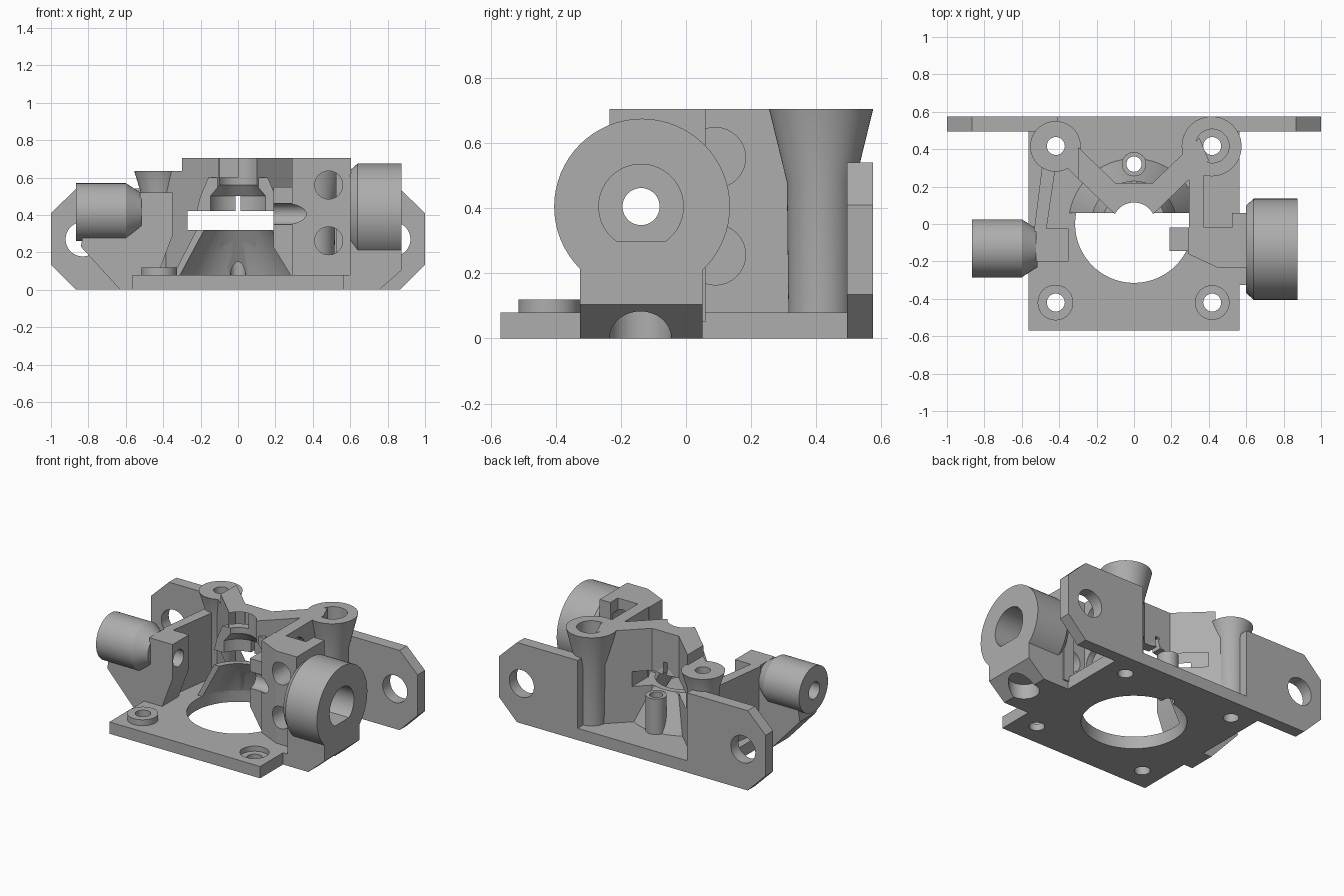
import bpy, bmesh, math
from mathutils import Matrix, Vector

if "Cube" in bpy.data.objects:
    bpy.data.objects.remove(bpy.data.objects["Cube"], do_unlink=True)

grey = bpy.data.materials.new("plain grey")
grey.use_nodes = True
grey.diffuse_color = (0.42, 0.42, 0.42, 1)
grey.node_tree.nodes["Principled BSDF"].inputs["Base Color"].default_value = (0.42, 0.42, 0.42, 1)

parts, cutters = [], []


def finish(name, bm, cutter):
    bmesh.ops.recalc_face_normals(bm, faces=bm.faces)
    mesh = bpy.data.meshes.new(name)
    bm.to_mesh(mesh)
    bm.free()
    mesh.materials.append(grey)
    ob = bpy.data.objects.new(name, mesh)
    bpy.context.collection.objects.link(ob)
    if cutter:
        ob.hide_render = True
        cutters.append((ob, cutter))
    else:
        parts.append(ob)
    return ob


def prism(name, points, low, high, axis="Z", cutter=None):
    """Extrude a profile: (x, y) along Z, or (x, z) along Y."""
    place = (lambda a, b, h: (a, b, h)) if axis == "Z" else (lambda a, b, h: (a, h, b))
    bm = bmesh.new()
    face = bm.faces.new([bm.verts.new(place(a, b, low)) for a, b in points])
    out = bmesh.ops.extrude_face_region(bm, geom=[face])
    shift = Vector(place(0, 0, high - low))
    bmesh.ops.translate(bm, vec=shift, verts=[v for v in out["geom"] if isinstance(v, bmesh.types.BMVert)])
    return finish(name, bm, cutter)


def box(name, x0, x1, y0, y1, z0, z1, cutter=None):
    return prism(name, [(x0, y0), (x1, y0), (x1, y1), (x0, y1)], z0, z1, cutter=cutter)


def lathe(name, centre, profile, axis="Z", cutter=None, sides=64):
    """Turn a (radius, position) profile; centre gives the two other coordinates."""
    a, b = centre
    bm = bmesh.new()
    rings = []
    for r, h in profile:
        ring = []
        for i in range(sides):
            t = math.tau * i / sides
            u, v = a + r * math.cos(t), b + r * math.sin(t)
            co = {"X": (h, u, v), "Y": (u, h, v), "Z": (u, v, h)}[axis]
            ring.append(bm.verts.new(co))
        rings.append(ring)
    for low, high in zip(rings, rings[1:]):
        for i in range(sides):
            j = (i + 1) % sides
            bm.faces.new((low[i], low[j], high[j], high[i]))
    bm.faces.new(rings[0])
    bm.faces.new(rings[-1])
    return finish(name, bm, cutter)


# Base plate and its mounting bosses
box("base_plate", -0.565, 0.565, -0.57, 0.575, 0, 0.08)
lathe("front_boss", (-0.42, -0.42), [(0.095, 0.07), (0.095, 0.12)])

# Rear mounting ears
for side, name in ((-1, "right_ear"), (1, "left_ear")):
    outline = [(0.41, 0), (0.865, 0), (1, 0.135), (1, 0.41), (0.865, 0.54), (0.41, 0.54)]
    prism(name, [(side * x, z) for x, z in outline], 0.495, 0.575, "Y")
    lathe("ear_hole", (side * 0.83, 0.27), [(0.092, 0.4), (0.092, 0.7)], "Y", "ear")

# Flared screw columns
lathe("left_column", (0.415, 0.415), [(0.1, 0.04), (0.105, 0.48), (0.16, 0.705)])
lathe("right_column", (-0.42, 0.415), [(0.095, 0.04), (0.1, 0.52), (0.135, 0.635)])

# Diagonal arms that join the columns to the central socket
arm = [(0, 0.09), (0.05, 0.1), (0.1, 0.05), (0.4, 0.34), (0.35, 0.46), (0.1, 0.22), (0, 0.22)]
prism("left_arm", arm, 0.05, 0.705)
prism("right_arm", [(-x, y) for x, y in arm], 0.05, 0.705)
box("arm_step", -0.6, -0.3, 0, 0.6, 0.635, 0.8, "right_arm")

# Tapered duct, socket collar and rear screw post
lathe("duct", (0, 0), [(0.36, 0.06), (0.23, 0.32)])
lathe("socket_collar", (0, 0), [(0.23, 0.42), (0.21, 0.5), (0.17, 0.6)])
lathe("rear_post", (0, 0.32), [(0.065, 0.04), (0.065, 0.33)], sides=32)
for target in ("duct", "socket_collar"):
    box("front_half", -0.6, 0.6, -0.6, 0.06, 0, 0.8, target)

# Left drive block with nose and side wall
prism("drive_block", [(0.29, -0.02), (0.29, -0.16), (0.45, -0.235), (0.605, -0.235),
                      (0.605, 0.06), (0.525, 0.06), (0.525, -0.02)], 0.05, 0.705)
box("block_nose", 0.19, 0.3, -0.145, -0.02, 0.05, 0.55)
box("side_wall", 0.295, 0.375, -0.03, 0.36, 0.05, 0.705)

# Left bearing housing on its chamfered foot
lathe("bearing_housing", (-0.135, 0.405), [(0.235, 0.6), (0.27, 0.64), (0.27, 0.875)], "X")
prism("housing_foot", [(0.5, 0), (0.755, 0), (0.875, 0.105), (0.875, 0.3), (0.6, 0.3), (0.6, 0.08), (0.5, 0.08)],
      -0.325, 0.05, "Y")
lathe("foot_pocket", (0.755, -0.14), [(0.095, -0.1), (0.095, 0.1)], "Z", "housing_foot")

# Right barrel, gusset, bracket and side wall
lathe("right_barrel", (-0.13, 0.415), [(0.155, -0.865), (0.155, -0.6), (0.1, -0.515)], "X")
prism("barrel_gusset", [(-0.84, 0.23), (-0.63, 0), (-0.5, 0), (-0.5, 0.4), (-0.65, 0.42), (-0.82, 0.35)],
      -0.2, -0.02, "Y")
prism("barrel_bracket", [(-0.525, 0), (-0.44, 0.05), (-0.35, 0.29), (-0.35, 0.52), (-0.525, 0.52)],
      -0.2, -0.025, "Y")
prism("bracket_wall", [(-0.535, -0.04), (-0.47, -0.04), (-0.42, 0.3), (-0.42, 0.4), (-0.48, 0.4)], 0.05, 0.52)

# Central duct bore, socket bore, clamp slot and slit
lathe("duct_bore", (0, 0), [(0.323, -0.02), (0.315, 0.08), (0.19, 0.32), (0.19, 0.36)], cutter="all")
lathe("socket_bore", (0, 0), [(0.16, 0.4), (0.16, 0.5), (0.115, 0.56), (0.115, 0.8)], cutter="all")
box("clamp_slot", -0.27, 0.19, -0.3, 0.48, 0.32, 0.42, "all")
box("socket_slit", -0.014, 0.014, 0, 0.48, 0.41, 0.5, "all")

# Screw holes, counterbores and the cross shaft
for x in (-0.418, 0.418):
    for y in (-0.42, 0.417):
        lathe("screw_hole", (x, y), [(0.048, -0.1), (0.048, 0.9)], cutter="all", sides=32)
lathe("rear_post_hole", (0, 0.32), [(0.041, -0.1), (0.041, 0.9)], cutter="all", sides=32)
lathe("column_counterbore", (0.418, 0.417), [(0.09, 0.58), (0.09, 0.8)], cutter="left_column")
lathe("base_counterbore", (0.418, -0.42), [(0.09, 0.045), (0.09, 0.2)], cutter="base_plate")
lathe("cross_shaft_hole", (-0.138, 0.405), [(0.057, -1.1), (0.057, 1.1)], "X", "all", 48)
lathe("bearing_seat", (-0.138, 0.405), [(0.13, 0.69), (0.13, 1)], "X", "bearing_housing")
for z in (0.56, 0.262):
    lathe("block_screw_hole", (0.485, z), [(0.075, -0.4), (0.075, 0.03)], "Y", "drive_block", 32)
    lathe("wall_recess", (0.09, z - 0.005), [(0.093, 0.335), (0.093, 0.45)], "X", "side_wall", 32)


# Apply the cuts, then drop the cutters
def bounds(ob):
    pts = [v.co for v in ob.data.vertices]
    return [(min(p[i] for p in pts), max(p[i] for p in pts)) for i in range(3)]


for ob in parts:
    for tool, target in cutters:
        wanted = target == "all" or target == ob.name or (target == "ear" and ob.name.endswith("ear"))
        touching = all(a[0] < b[1] and b[0] < a[1] for a, b in zip(bounds(ob), bounds(tool)))
        if wanted and touching:
            mod = ob.modifiers.new("cut", "BOOLEAN")
            mod.operation, mod.solver, mod.object = "DIFFERENCE", "EXACT", tool

bpy.context.view_layer.update()
graph = bpy.context.evaluated_depsgraph_get()
results = [(ob, bpy.data.meshes.new_from_object(ob.evaluated_get(graph))) for ob in parts]
for ob, mesh in results:
    ob.modifiers.clear()
    ob.data = mesh
for tool, _ in cutters:
    bpy.data.objects.remove(tool, do_unlink=True)

# Smooth the round faces, keep the edges sharp
bpy.ops.object.select_all(action="DESELECT")
for ob in parts:
    ob.select_set(True)
bpy.context.view_layer.objects.active = parts[0]
bpy.ops.object.shade_smooth_by_angle(angle=math.radians(25))
